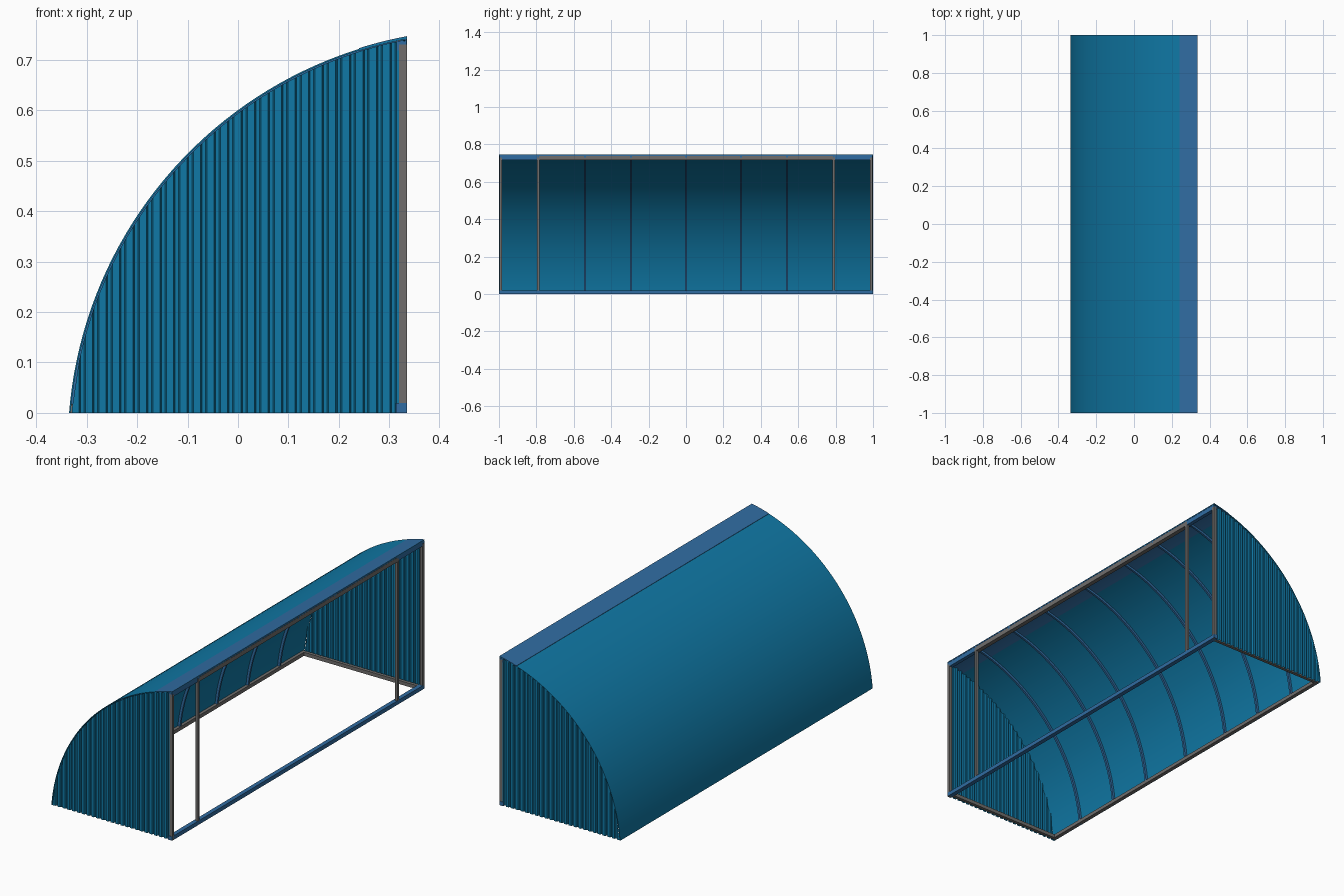
import bpy, bmesh, math

if "Cube" in bpy.data.objects:
    bpy.data.objects.remove(bpy.data.objects["Cube"])

CX, CZ, R = 0.487, -0.065, 0.8245   # centre and radius of the curved roof
X = 0.335                           # half depth of the shelter


def material(name, color):
    m = bpy.data.materials.new(name)
    m.diffuse_color = (*color, 1)
    m.use_nodes = True
    m.node_tree.nodes["Principled BSDF"].inputs["Base Color"].default_value = m.diffuse_color
    return m


TEAL = material("teal_sheet", (0.005, 0.19, 0.38))
BLUE = material("blue_trim", (0.03, 0.15, 0.36))
GREY = material("grey_steel", (0.16, 0.155, 0.15))


def finish(name, bm, mat):
    bmesh.ops.recalc_face_normals(bm, faces=bm.faces)
    me = bpy.data.meshes.new(name)
    bm.to_mesh(me)
    bm.free()
    me.materials.append(mat)
    ob = bpy.data.objects.new(name, me)
    bpy.context.collection.objects.link(ob)
    return ob


def smooth(ob):
    bpy.ops.object.select_all(action='DESELECT')
    ob.select_set(True)
    bpy.context.view_layer.objects.active = ob
    bpy.ops.object.shade_smooth_by_angle(angle=math.radians(30))


def box(name, x0, x1, y0, y1, z0, z1, mat):
    bm = bmesh.new()
    bmesh.ops.create_cube(bm, size=1)
    for v in bm.verts:
        v.co = ((x0 + x1) / 2 + v.co.x * (x1 - x0),
                (y0 + y1) / 2 + v.co.y * (y1 - y0),
                (z0 + z1) / 2 + v.co.z * (z1 - z0))
    return finish(name, bm, mat)


def arc_z(x, r):
    return CZ + math.sqrt(max(r * r - (x - CX) ** 2, 0))


def arch(name, r_out, r_in, y0, y1, mat, x_start=None, x_end=X, n=40):
    """Curved bar or sheet following the roof, between two radii."""
    bm = bmesh.new()
    rings = []
    a_end = {r: math.acos((x_end - CX) / r) for r in (r_out, r_in)}
    a_start = {r: math.pi - math.asin(-CZ / r) if x_start is None
               else math.acos((x_start - CX) / r) for r in (r_out, r_in)}
    for i in range(n + 1):
        ring = []
        for r, y in ((r_out, y0), (r_out, y1), (r_in, y1), (r_in, y0)):
            a = a_start[r] + (a_end[r] - a_start[r]) * i / n
            ring.append(bm.verts.new((CX + r * math.cos(a), y, CZ + r * math.sin(a))))
        rings.append(ring)
    for p, q in zip(rings, rings[1:]):
        for k in range(4):
            bm.faces.new((p[k], p[k - 1], q[k - 1], q[k]))
    bm.faces.new(rings[0])
    bm.faces.new(rings[-1])
    smooth(finish(name, bm, mat))


# Curved roof sheet, its top cap and the ribs beneath
arch("roof_sheet", R, R - 0.003, -1, 1, TEAL)
arch("roof_cap", R + 0.0015, R - 0.004, -1, 1, BLUE, x_start=0.24, n=8)
for i, y in enumerate((-0.79, -0.54, -0.295, 0, 0.295, 0.54, 0.79)):
    arch(f"roof_rib_{i + 1}", R - 0.003, R - 0.015, y - 0.005, y + 0.005, BLUE)


# Corrugated end walls, cut to the roof curve
def end_wall(name, side):
    pitch, r = 0.0268, R - 0.005
    x_left = CX - math.sqrt(r * r - CZ * CZ) + 0.0005
    pts, x = [], x_left
    while x < X:
        pts += [(x, 0.997), (x + 0.014, 0.997), (x + 0.017, 0.989), (x + 0.0238, 0.989)]
        x += pitch
    pts = [p for p in pts if p[0] < X] + [(X, 0.997)]
    bm = bmesh.new()
    cols = [(bm.verts.new((x, side * y, 0)), bm.verts.new((x, side * y, arc_z(x, r))))
            for x, y in pts]
    for a, b in zip(cols, cols[1:]):
        bm.faces.new((a[0], b[0], b[1], a[1]))
    finish(name, bm, TEAL)


end_wall("front_end_wall", -1)
end_wall("back_end_wall", 1)

# Base frame
box("base_rail_rear", -0.333, -0.315, -0.988, 0.988, 0, 0.018, GREY)
box("base_sill_open_side", X - 0.022, X, -1, 1, 0, 0.02, BLUE)
for side, label in ((-1, "front"), (1, "back")):
    y0, y1 = sorted((side * 0.972, side * 0.988))
    box(f"base_rail_{label}", -0.318, X - 0.02, y0, y1, 0, 0.018, GREY)
    y0, y1 = sorted((side * 0.984, side * 0.998))
    box(f"corner_post_{label}", X - 0.016, X, y0, y1, 0.0, 0.73, GREY)
    # Opening posts
    y0, y1 = sorted((side * 0.783, side * 0.796))
    box(f"opening_post_{label}", X - 0.014, X, y0, y1, 0.02, 0.72, GREY)

# Top beam and the header over the opening
box("top_beam", X - 0.02, X - 0.001, -0.998, 0.998, 0.718, 0.737, BLUE)
box("fascia", X - 0.004, X - 0.001, -0.998, 0.998, 0.718, 0.744, BLUE)
box("opening_header", X - 0.022, X, -0.796, 0.796, 0.716, 0.738, GREY)
